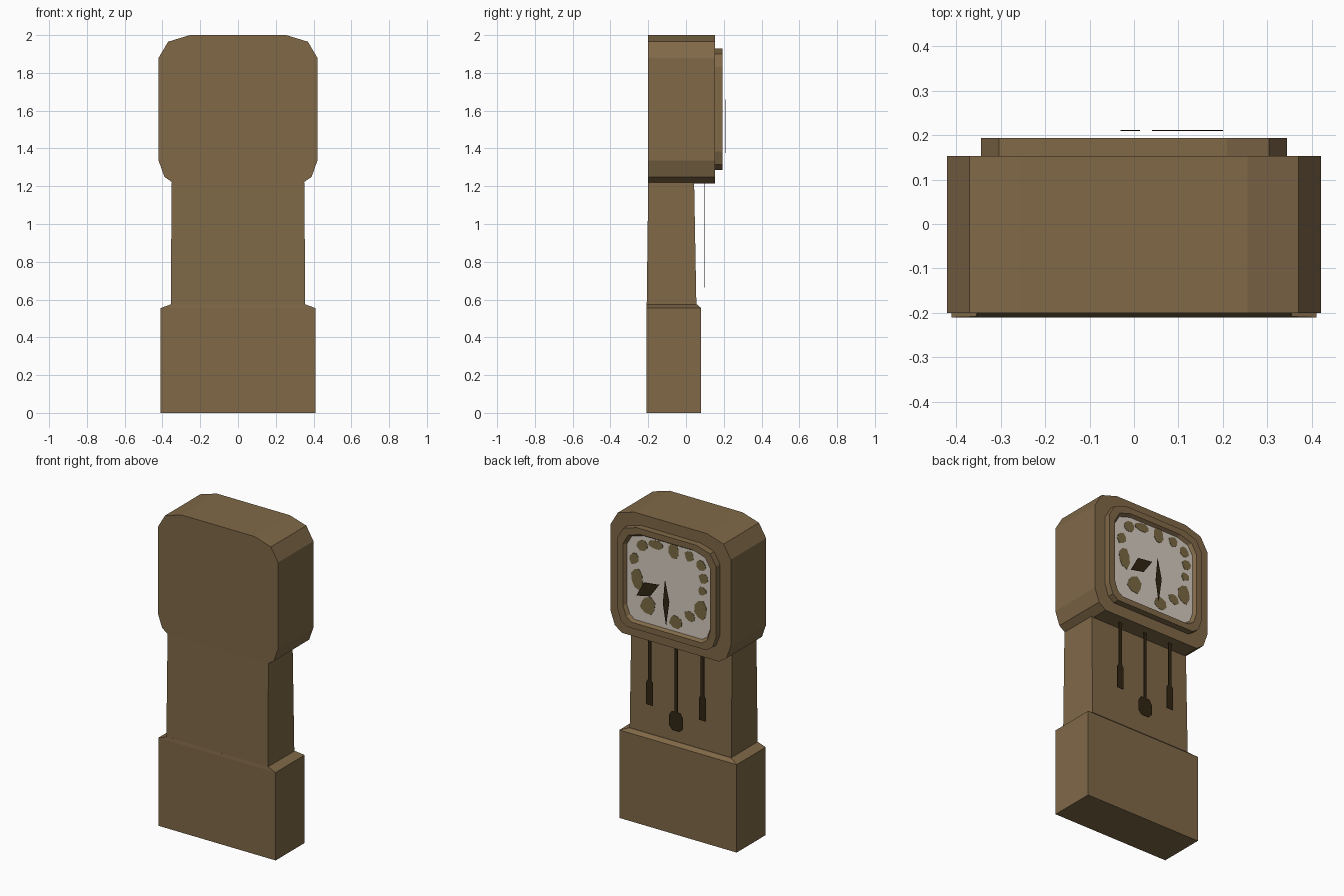
import bpy, bmesh, math, random

if "Cube" in bpy.data.objects:
    bpy.data.objects.remove(bpy.data.objects["Cube"])

random.seed(4)


def material(name, rgb):
    m = bpy.data.materials.new(name)
    m.diffuse_color = (*rgb, 1)
    m.use_nodes = True
    m.node_tree.nodes["Principled BSDF"].inputs["Base Color"].default_value = m.diffuse_color
    return m


WOOD = material("brown wood", (0.215, 0.140, 0.064))
DIAL = material("pale dial", (0.66, 0.60, 0.53))
MARK = material("olive brown numerals", (0.195, 0.145, 0.058))
DARK = material("dark metal", (0.030, 0.019, 0.006))


def loft(name, loops, mat, cap_start=True, cap_end=True):
    """Join equal-length point loops with quads and cap the ends."""
    bm = bmesh.new()
    rings = [[bm.verts.new(p) for p in lp] for lp in loops]
    n = len(rings[0])
    for a, b in zip(rings, rings[1:]):
        for i in range(n):
            j = (i + 1) % n
            bm.faces.new((a[i], a[j], b[j], b[i]))
    if cap_start:
        bm.faces.new(rings[0][::-1])
    if cap_end:
        bm.faces.new(rings[-1])
    # open shells keep the winding given by their loops
    if cap_start and cap_end:
        bmesh.ops.recalc_face_normals(bm, faces=bm.faces[:])
    me = bpy.data.meshes.new(name)
    bm.to_mesh(me)
    bm.free()
    me.materials.append(mat)
    ob = bpy.data.objects.new(name, me)
    bpy.context.collection.objects.link(ob)
    return ob


def rect(hx, y0, y1, z):
    return [(-hx, y0, z), (hx, y0, z), (hx, y1, z), (-hx, y1, z)]


def plate(name, pts, y, mat, t=0.002):
    """Thin flat shape in the xz plane."""
    return loft(name, [[(x, y - t, z) for x, z in pts],
                       [(x, y, z) for x, z in pts]], mat)


# Plinth with a sloped shoulder, and the tapering trunk
loft("plinth", [rect(0.41, -0.21, 0.08, 0), rect(0.41, -0.21, 0.08, 0.555),
                rect(0.355, -0.208, 0.058, 0.575)], WOOD)
loft("trunk", [rect(0.355, -0.208, 0.055, 0.57),
               rect(0.352, -0.20, 0.043, 1.22)], WOOD)

# Chamfered outline shared by hood, bezel and dial
half = [(0.34, 1.215), (0.39, 1.25), (0.42, 1.335),
        (0.42, 1.88), (0.37, 1.965), (0.255, 2.0)]
outline = half + [(-x, z) for x, z in reversed(half)]
ZC = 1.6075


def ring(s, y):
    return [(x * s, y, ZC + (z - ZC) * s) for x, z in reversed(outline)]


# Hood, raised bezel with sloped inner edge, sunken dial
loft("hood", [ring(1, -0.20), ring(1, 0.153)], WOOD)
loft("bezel", [ring(0.82, 0.15), ring(0.82, 0.193), ring(0.725, 0.193),
               ring(0.69, 0.172)], WOOD, False, False)
loft("dial", [ring(0.70, 0.168), ring(0.70, 0.174)], DIAL)

# Rough numeral patches: x, z, width, height
patches = [(0.18, 1.82, 0.08, 0.07), (0.083, 1.845, 0.10, 0.06),
           (-0.04, 1.84, 0.07, 0.09), (-0.145, 1.835, 0.06, 0.07),
           (-0.23, 1.80, 0.06, 0.06), (-0.245, 1.72, 0.07, 0.06),
           (-0.235, 1.64, 0.06, 0.05), (-0.225, 1.52, 0.09, 0.12),
           (-0.15, 1.46, 0.07, 0.07), (-0.05, 1.40, 0.08, 0.08),
           (0.145, 1.45, 0.10, 0.10), (0.22, 1.60, 0.09, 0.13),
           (0.24, 1.72, 0.07, 0.07)]
for x, z, w, h in patches:
    pts = []
    for i in range(8):
        a = math.tau * (i + 0.5) / 8
        r = random.uniform(0.42, 0.62)
        pts.append((x + w * r * math.cos(a), z + h * r * math.sin(a)))
    plate("numeral", pts, 0.1765, MARK)

# Clock hands standing clear of the dial
plate("minute_hand", [(0, 1.66), (-0.03, 1.53), (-0.008, 1.375), (0.014, 1.51)],
      0.211, DARK)
plate("hour_hand", [(0.04, 1.62), (0.104, 1.53), (0.20, 1.51), (0.146, 1.607)],
      0.211, DARK)

# Two hanging weights and the central pendulum, in front of the trunk
for x in (0.185, -0.185):
    plate("weight", [(x - 0.012, 1.23), (x - 0.012, 0.94), (x - 0.023, 0.92),
                     (x - 0.023, 0.78), (x + 0.023, 0.78), (x + 0.023, 0.92),
                     (x + 0.012, 0.94), (x + 0.012, 1.23)], 0.10, DARK)
plate("pendulum", [(-0.011, 1.23), (-0.011, 0.785), (-0.03, 0.785),
                   (-0.049, 0.755), (-0.049, 0.69), (-0.025, 0.665),
                   (0.025, 0.665), (0.049, 0.69), (0.049, 0.755),
                   (0.03, 0.785), (0.011, 0.785), (0.011, 1.23)], 0.10, DARK)
